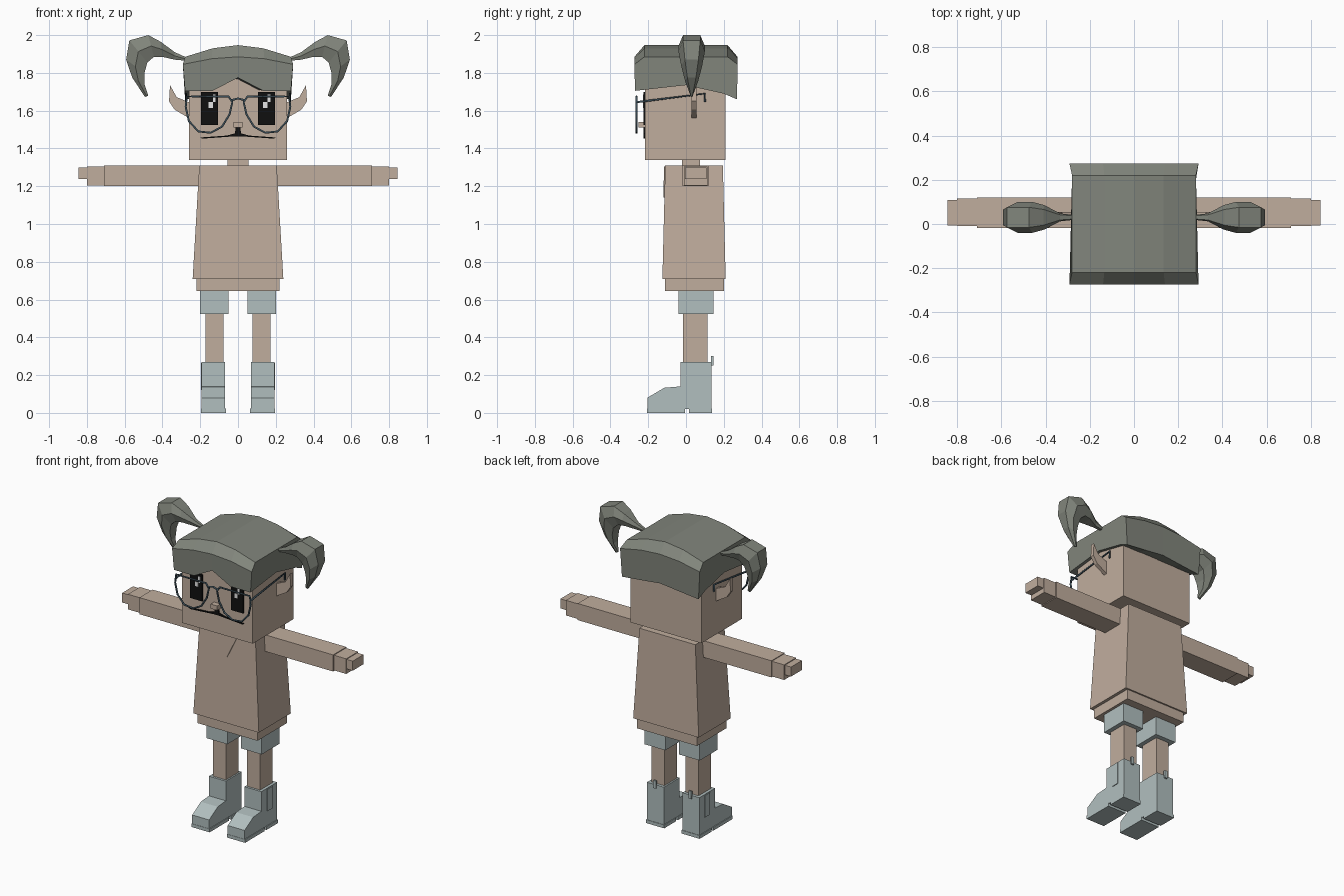
import bpy, bmesh
from mathutils import Vector

old = bpy.data.objects.get("Cube")
if old:
    bpy.data.objects.remove(old, do_unlink=True)


def material(name, r, g, b):
    m = bpy.data.materials.new(name)
    m.use_nodes = True
    m.diffuse_color = (r, g, b, 1)
    m.node_tree.nodes["Principled BSDF"].inputs["Base Color"].default_value = (r, g, b, 1)
    return m


TAN = material("tan", 0.53, 0.42, 0.34)
HAIR = material("grey_green", 0.22, 0.235, 0.2)
PALE = material("pale_teal", 0.44, 0.52, 0.52)
BLACK = material("black", 0.005, 0.005, 0.005)
SLATE = material("dark_slate", 0.05, 0.085, 0.11)
WHITE = material("white", 0.8, 0.8, 0.8)


def loft(name, rings, mat):
    """Skin a row of equal-length rings and cap both ends."""
    bm = bmesh.new()
    rows = [[bm.verts.new(p) for p in ring] for ring in rings]
    n = len(rows[0])
    for a, b in zip(rows, rows[1:]):
        for i in range(n):
            j = (i + 1) % n
            bm.faces.new((a[i], a[j], b[j], b[i]))
    bm.faces.new(rows[0])
    bm.faces.new(rows[-1])
    bmesh.ops.recalc_face_normals(bm, faces=bm.faces)
    me = bpy.data.meshes.new(name)
    bm.to_mesh(me)
    bm.free()
    me.materials.append(mat)
    ob = bpy.data.objects.new(name, me)
    bpy.context.collection.objects.link(ob)
    return ob


def rect(x0, x1, y0, y1, z):
    return [(x0, y0, z), (x1, y0, z), (x1, y1, z), (x0, y1, z)]


def box(name, x, y, z, mat):
    return loft(name, [rect(*x, *y, z[0]), rect(*x, *y, z[1])], mat)


def plate(name, xz, y0, y1, mat):
    """Front-facing outline given depth along y."""
    return loft(name, [[(x, y, z) for x, z in xz] for y in (y0, y1)], mat)


def wire(name, pts, closed, mat):
    cu = bpy.data.curves.new(name, "CURVE")
    cu.dimensions = "3D"
    cu.bevel_depth = 0.006
    cu.bevel_resolution = 1
    cu.use_fill_caps = True
    sp = cu.splines.new("POLY")
    sp.points.add(len(pts) - 1)
    for p, co in zip(sp.points, pts):
        p.co = (*co, 1)
    sp.use_cyclic_u = closed
    cu.materials.append(mat)
    ob = bpy.data.objects.new(name, cu)
    bpy.context.collection.objects.link(ob)


# Body
loft("tunic", [rect(-.24, .24, -.125, .21, .71), rect(-.205, .205, -.11, .195, 1.31)], TAN)
box("hips", (-.22, .22), (-.11, .2), (.645, .71), TAN)
box("neck", (-.055, .055), (-.02, .075), (1.29, 1.36), TAN)
loft("collar", [[(-.08, -.116, 1.305), (.08, -.116, 1.305), (0, -.12, 1.14)],
                [(-.08, -.108, 1.305), (.08, -.108, 1.305), (0, -.112, 1.14)]], TAN)
box("head", (-.26, .26), (-.217, .21), (1.34, 1.81), TAN)
box("nose", (-.024, .024), (-.252, -.21), (1.51, 1.54), TAN)
half = [(.012, 1.515), (.016, 1.48), (.06, 1.468), (.2, 1.458), (.19, 1.452), (.02, 1.464)]
plate("moustache", half + [(-x, z) for x, z in reversed(half)], -.226, -.217, BLACK)

# Hair cap: stations across x with arched top and notched fringe
stations = []
for x, fringe, band, top, back in ((-.292, 1.705, 1.845, 1.885, 1.66), (-.14, 1.705, 1.875, 1.93, 1.675),
                                   (0, 1.775, 1.885, 1.947, 1.69), (.14, 1.705, 1.875, 1.93, 1.675),
                                   (.292, 1.705, 1.845, 1.885, 1.66)):
    tx = x * .96
    stations.append([(tx, -.27, fringe), (x, -.273, band), (tx, -.22, top), (tx, .22, top),
                     (x, .273, band), (tx, .27, back), (tx, .2, 1.69), (tx, 0, 1.735)])
loft("hair_cap", stations, HAIR)

# Pigtail sections: outer x, z, inner x, z, half depth
TAIL = [(.28, 1.885, .28, 1.865, .012), (.335, 1.91, .335, 1.87, .018), (.41, 1.965, .4, 1.885, .055),
        (.475, 2.0, .445, 1.885, .07), (.575, 1.972, .48, 1.855, .07),
        (.592, 1.87, .495, 1.8, .055), (.56, 1.775, .495, 1.74, .035), (.492, 1.672, .475, 1.68, .005)]
LENS = [(.05, 1.675), (.27, 1.675), (.277, 1.62), (.26, 1.545), (.21, 1.49),
        (.145, 1.483), (.085, 1.515), (.045, 1.58), (.03, 1.645)]
EAR = [(.25, 1.555), (.335, 1.605), (.365, 1.65), (.36, 1.735), (.325, 1.672), (.25, 1.64)]
BOOT = [(-.205, .02), (-.205, .08), (-.115, .133), (-.03, .14), (-.03, .27), (.135, .27), (.135, .02)]

for s, side in ((1, "left"), (-1, "right")):
    def span(a, b):
        return (a * s, b * s)

    # Pigtail
    rings = []
    for ox, oz, ix, iz, d in TAIL:
        o, i = Vector((ox * s, .03, oz)), Vector((ix * s, .03, iz))
        ring = []
        for t, w in ((0, .65), (.5, 1), (1, .65), (1, -.65), (.5, -1), (0, -.65)):
            p = o.lerp(i, t)
            ring.append((p.x, p.y + w * d, p.z))
        rings.append(ring)
    loft(side + "_pigtail", rings, HAIR)

    # Face details
    plate(side + "_ear", [(x * s, z) for x, z in EAR], .03, .055, TAN)
    box(side + "_eye", span(.105, .195), (-.225, -.217), (1.525, 1.7), BLACK)
    box(side + "_eye_glint", (.145 * s - .012, .145 * s + .012), (-.228, -.224), (1.615, 1.645), WHITE)
    box(side + "_eye_glint_upper", (.145 * s + .012, .145 * s + .026), (-.228, -.224), (1.645, 1.685), WHITE)
    wire(side + "_lens_frame", [(x * s, -.262, z) for x, z in LENS], True, SLATE)
    wire(side + "_temple", [(.275 * s, -.262, 1.645), (.275 * s, .1, 1.69), (.275 * s, .1, 1.645)], False, SLATE)

    # Arm, hand and fingers
    box(side + "_arm", span(.2, .71), (-.018, .12), (1.2, 1.31), TAN)
    box(side + "_hand", span(.7, .8), (-.01, .115), (1.205, 1.305), TAN)
    box(side + "_fingers", span(.79, .845), (-.006, .108), (1.237, 1.3), TAN)

    # Leg, shorts and boot
    box(side + "_shorts_leg", span(.05, .202), (-.04, .145), (.523, .65), PALE)
    box(side + "_leg", span(.078, .173), (-.015, .115), (.25, .53), TAN)
    loft(side + "_boot", [[(x * s, y, z) for y, z in BOOT] for x in (.068, .192)], PALE)
    box(side + "_toe_sole", span(.063, .197), (-.207, -.005), (0, .022), PALE)
    box(side + "_heel", span(.063, .197), (.015, .138), (0, .022), PALE)
    box(side + "_boot_panel", span(.188, .197), (.03, .08), (.12, .265), PALE)
    box(side + "_pull_tab", span(.12, .14), (.133, .145), (.25, .3), PALE)

wire("glasses_bridge", [(-.035, -.262, 1.655), (0, -.262, 1.665), (.035, -.262, 1.655)], False, SLATE)
